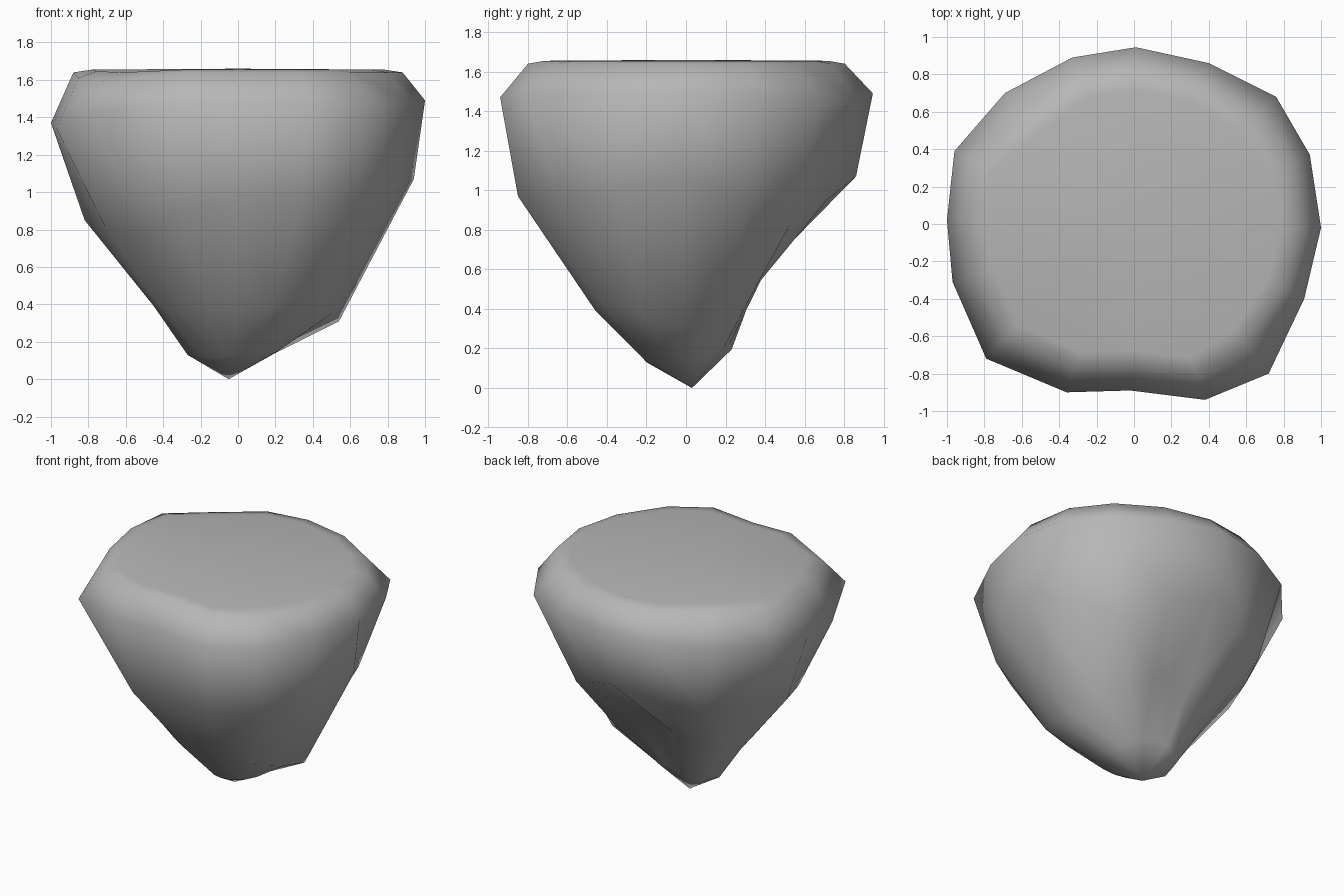
import bpy, bmesh
from math import cos, sin, tau

if "Cube" in bpy.data.objects:
    bpy.data.objects.remove(bpy.data.objects["Cube"])

N = 16


def spread(pairs):
    """Turn 8 (radius, height) pairs into 16 by averaging neighbours."""
    out = []
    for i, a in enumerate(pairs):
        b = pairs[(i + 1) % len(pairs)]
        out += [a, ((a[0] + b[0]) / 2, (a[1] + b[1]) / 2)]
    return out


# Outline of the widest level, counter-clockwise from +x
rim_xy = [(1, -.02), (.94, .37), (.76, .68), (.40, .86), (.01, .945), (-.33, .89),
          (-.69, .70), (-.96, .39), (-1, .02), (-.97, -.31), (-.79, -.72), (-.36, -.90),
          (-.02, -.89), (.38, -.94), (.72, -.80), (.91, -.40)]
rim_z = [1.49, 1.48, 1.45, 1.47, 1.49, 1.47, 1.45, 1.42, 1.37, 1.34, 1.43, 1.46,
         1.47, 1.47, 1.48, 1.49]

# Tapering levels below the rim: (radius, height) every 45 degrees
levels = [spread(pairs) for pairs in [
    [(.94, 1.07), (.74, .82), (.86, 1.07), (.83, .89), (.82, .85), (.71, .76), (.85, .97), (.92, .95)],
    [(.54, .31), (.46, .46), (.36, .63), (.49, .54), (.45, .39), (.43, .38), (.40, .36), (.59, .42)],
    [(.20, .14), (.19, .18), (.22, .22), (.28, .17), (.27, .13), (.17, .11), (.20, .13), (.26, .16)],
]]
# Local dents and bulges between those directions
for i, pair in {1: (.82, .95), 3: (.77, .95), 5: (.80, .97), 7: (.78, .88),
                11: (.83, .89), 13: (.92, .97)}.items():
    levels[0][i] = pair
levels[1][5] = (.40, .57)

# Top edge, pulled in on the diagonals and dipping at the front left
pull = {6: .93, 14: .94, 2: .96}
dip = {10: .05, 9: .03}

bm = bmesh.new()
rings = []
for sx, sy, z, d in ((.78, .76, 1.655, .3), (.88, .85, 1.64, 1)):
    rings.append([bm.verts.new((x * sx * pull.get(i, 1), y * sy * pull.get(i, 1), z - d * dip.get(i, 0)))
                  for i, (x, y) in enumerate(rim_xy)])
rings.append([bm.verts.new((x, y, z)) for (x, y), z in zip(rim_xy, rim_z)])
for level in levels:
    rings.append([bm.verts.new((r * cos(tau * i / N), r * sin(tau * i / N), z))
                  for i, (r, z) in enumerate(level)])

# Side walls
for upper, lower in zip(rings, rings[1:]):
    for i in range(N):
        j = (i + 1) % N
        bm.faces.new((upper[i], lower[i], lower[j], upper[j]))

# Flat top and pointed underside
top = bm.verts.new((0, 0, 1.66))
tip = bm.verts.new((-.05, .03, 0))
for i in range(N):
    j = (i + 1) % N
    bm.faces.new((top, rings[0][i], rings[0][j]))
    bm.faces.new((tip, rings[-1][j], rings[-1][i]))
bmesh.ops.recalc_face_normals(bm, faces=bm.faces)
for f in bm.faces:
    f.smooth = True

mesh = bpy.data.meshes.new("floating_rock")
bm.to_mesh(mesh)
bm.free()
rock = bpy.data.objects.new("floating_rock", mesh)
bpy.context.collection.objects.link(rock)

# Dark grey stone
stone = bpy.data.materials.new("stone")
stone.diffuse_color = (.47, .47, .47, 1)
stone.use_nodes = True
stone.node_tree.nodes["Principled BSDF"].inputs["Base Color"].default_value = stone.diffuse_color
mesh.materials.append(stone)
